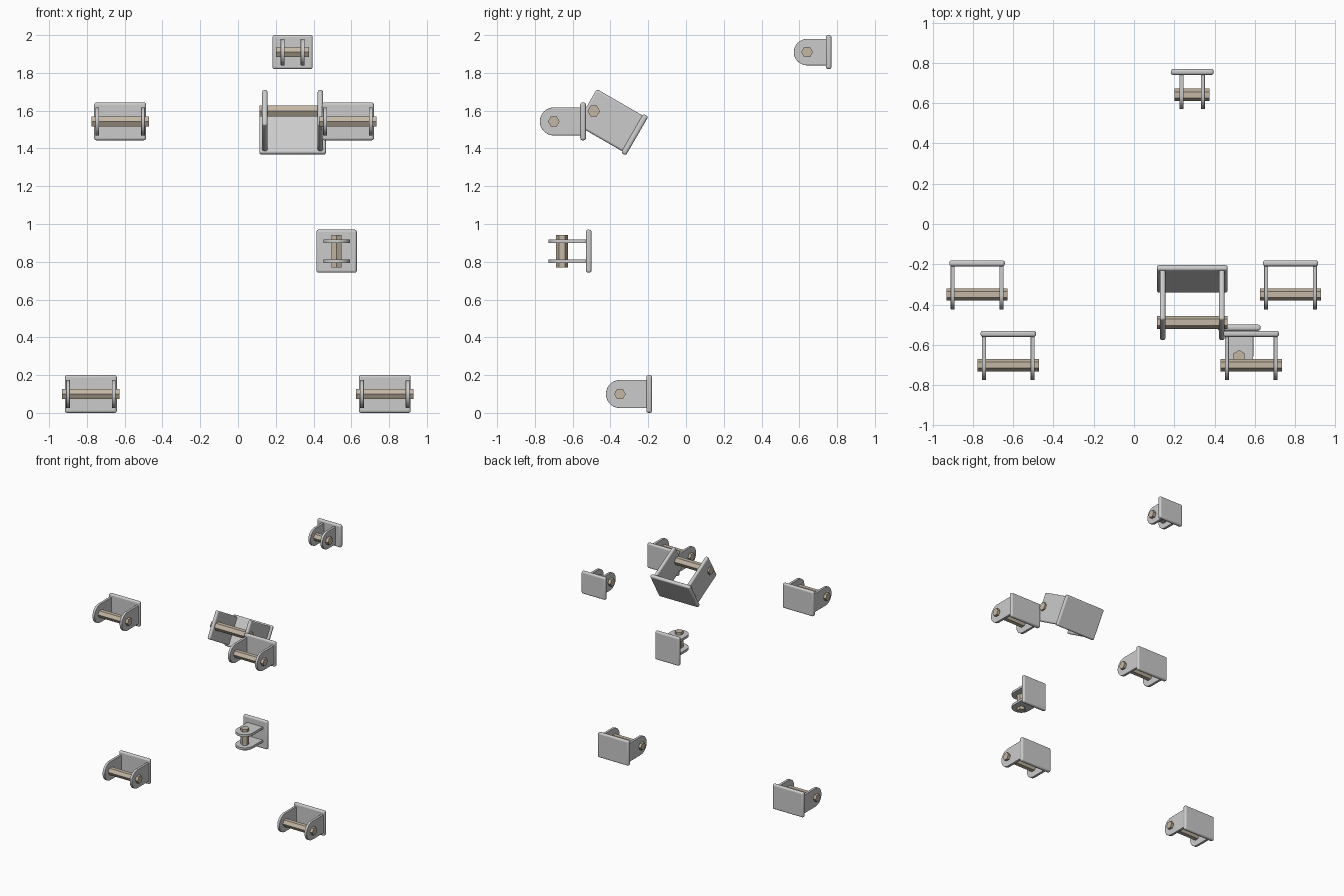
import bpy, bmesh
from math import pi, cos, sin, radians
from mathutils import Matrix, Vector

if "Cube" in bpy.data.objects:
    bpy.data.objects.remove(bpy.data.objects["Cube"])

tan = bpy.data.materials.new("tan_pin")
tan.diffuse_color = (0.55, 0.47, 0.37, 1)
tan.use_nodes = True
tan.node_tree.nodes["Principled BSDF"].inputs["Base Color"].default_value = tan.diffuse_color


def finish(name, bm, frame, bevel=0, mat=None):
    """Turn a bmesh into a placed object with optional rounded edges."""
    bmesh.ops.recalc_face_normals(bm, faces=bm.faces)
    me = bpy.data.meshes.new(name)
    bm.to_mesh(me)
    bm.free()
    ob = bpy.data.objects.new(name, me)
    bpy.context.collection.objects.link(ob)
    ob.matrix_world = frame
    if bevel:
        mod = ob.modifiers.new("round_edges", 'BEVEL')
        mod.width, mod.segments = bevel, 4
    if mat:
        me.materials.append(mat)
    else:
        bpy.ops.object.select_all(action='DESELECT')
        ob.select_set(True)
        bpy.context.view_layer.objects.active = ob
        bpy.ops.object.shade_smooth_by_angle(angle=radians(35))
    return ob


def prism(profile, x0, x1):
    """Extrude a (y, z) outline along x."""
    bm = bmesh.new()
    face = bm.faces.new([bm.verts.new((x0, y, z)) for y, z in profile])
    ext = bmesh.ops.extrude_face_region(bm, geom=[face])
    moved = [v for v in ext['geom'] if isinstance(v, bmesh.types.BMVert)]
    bmesh.ops.translate(bm, verts=moved, vec=(x1 - x0, 0, 0))
    return bm


def rect(y0, y1, h):
    return [(y0, -h), (y1, -h), (y1, h), (y0, h)]


def bracket(name, loc, width, height, reach, lug_x, lug_r, pin_half,
            rot=None, square=None, lug_t=0.02, pin_r=0.031, twist=0):
    """Local frame: pin along x, lugs reach towards -y, origin in the plate."""
    frame = Matrix.Translation(loc) @ (rot or Matrix())
    # mounting plate
    finish(name + "_plate", prism(rect(-0.015, 0.015, height / 2),
                                  -width / 2, width / 2), frame, 0.012)
    # pair of lugs: round-ended, or square when a length is given
    if square:
        outline = rect(-square, 0, lug_r)
    else:
        outline = [(0, lug_r)]
        for i in range(25):
            a = pi / 2 + pi * i / 24
            outline.append((-reach + lug_r * cos(a), lug_r * sin(a)))
        outline.append((0, -lug_r))
    for side, s in (("left", -1), ("right", 1)):
        finish(f"{name}_{side}_lug",
               prism(outline, s * lug_x - lug_t / 2, s * lug_x + lug_t / 2),
               frame, 0.012 if square else 0.002)
    # hexagonal pin
    hexagon = [(-reach + pin_r * cos(twist + i * pi / 3),
                pin_r * sin(twist + i * pi / 3)) for i in range(6)]
    finish(name + "_pin", prism(hexagon, -pin_half, pin_half), frame, 0, tan)


# four matching wide brackets
wide = dict(width=0.275, height=0.2, reach=0.155, lug_x=0.121,
            lug_r=0.074, pin_half=0.152)
for name, loc in (("lower_left", (-0.779, -0.195, 0.1)),
                  ("lower_right", (0.777, -0.195, 0.1)),
                  ("upper_left", (-0.624, -0.545, 1.543)),
                  ("upper_right", (0.582, -0.545, 1.543))):
    bracket(name, loc, **wide)

# small bracket at the top
bracket("top", (0.289, 0.755, 1.91), 0.213, 0.18, 0.114, 0.053, 0.07, 0.087)

# small bracket with upright pin
bracket("upright", (0.522, -0.515, 0.856), 0.228, 0.214, 0.142, 0.053, 0.07, 0.085,
        rot=Matrix.Rotation(pi / 2, 4, 'Y'))

# large tilted bracket with square lugs
bracket("tilted", (0.289, -0.272, 1.473), 0.352, 0.238, 0.25, 0.147, 0.109, 0.174,
        rot=Matrix.Rotation(radians(-30), 4, 'X'), square=0.294,
        lug_t=0.028, pin_r=0.033, twist=pi / 6)
